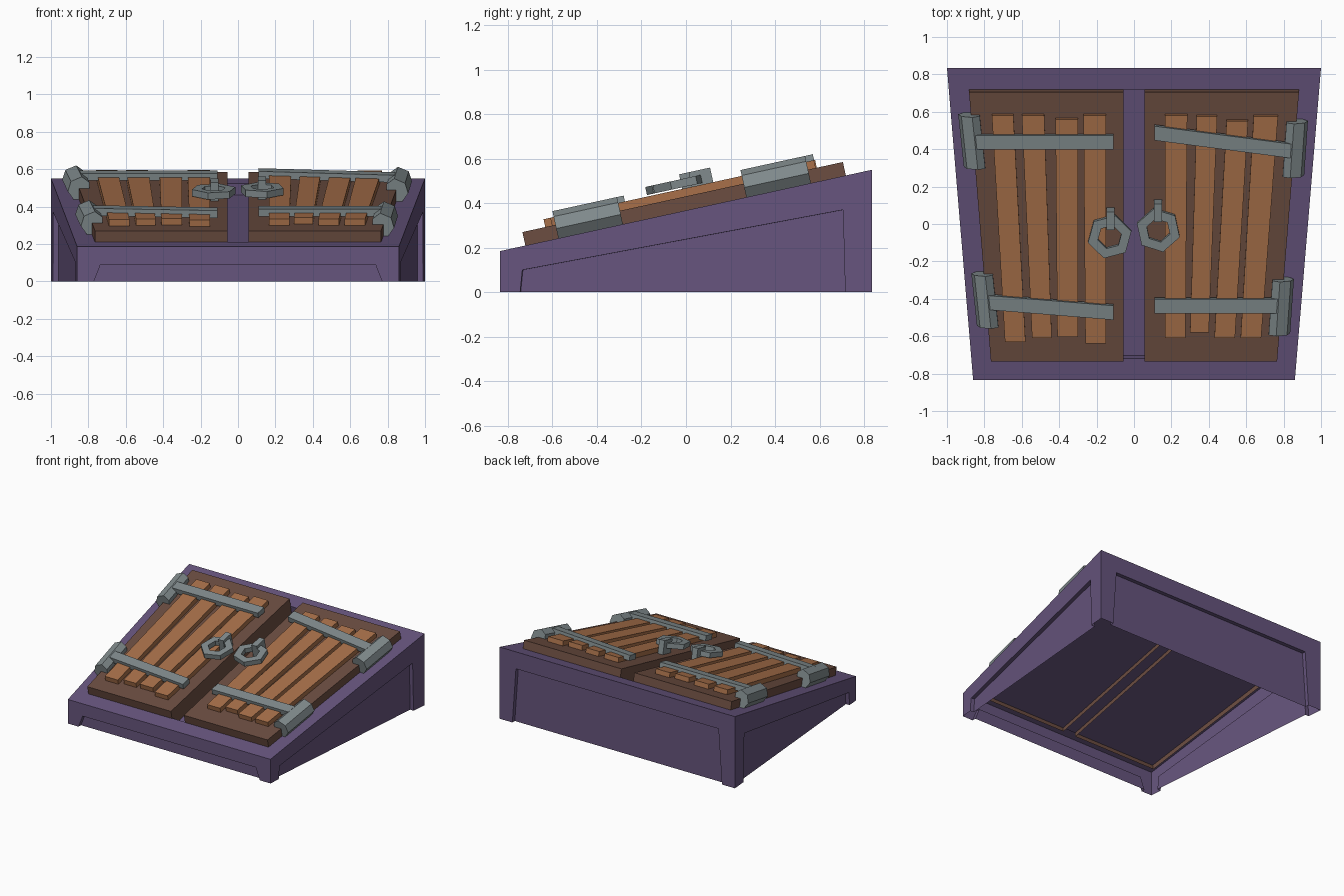
import bpy, bmesh, math
from mathutils import Vector

if "Cube" in bpy.data.objects:
    bpy.data.objects.remove(bpy.data.objects["Cube"])

ANGLE = math.atan(0.365 / 1.67)
C, S = math.cos(ANGLE), math.sin(ANGLE)
Z0 = 0.3675  # rim height at the centre


def mat(name, rgb):
    m = bpy.data.materials.new(name)
    m.diffuse_color = (*rgb, 1)
    m.use_nodes = True
    m.node_tree.nodes["Principled BSDF"].inputs["Base Color"].default_value = m.diffuse_color
    return m


PURPLE = mat("purple_stone", (0.133, 0.089, 0.205))
BROWN = mat("dark_wood", (0.148, 0.074, 0.052))
ORANGE = mat("plank_wood", (0.39, 0.162, 0.068))
GREY = mat("grey_metal", (0.22, 0.26, 0.268))


def make(name, verts, faces, material, fix_normals=True):
    me = bpy.data.meshes.new(name)
    me.from_pydata(verts, [], faces)
    bm = bmesh.new()
    bm.from_mesh(me)
    bmesh.ops.remove_doubles(bm, verts=bm.verts, dist=1e-5)
    if fix_normals:
        bmesh.ops.recalc_face_normals(bm, faces=bm.faces)
    bm.to_mesh(me)
    bm.free()
    me.materials.append(material)
    ob = bpy.data.objects.new(name, me)
    bpy.context.collection.objects.link(ob)
    return ob


def slope(x, v, w):
    """Point on the tilted lid: v runs up the slope, w rises from it."""
    return (x, v * C - w * S, Z0 + v * S + w * C)


def up_slope(y, w):
    return (y + w * S) / C


def slab(name, pts, w0, w1, material, bottom=True):
    """Prism standing on the slope; pts are plan positions of its top face."""
    n = len(pts)
    vs = [(x, up_slope(y, w1)) for x, y in pts]
    verts = [slope(x, v, w) for w in (w0, w1) for x, v in vs]
    faces = [(i, (i + 1) % n, n + (i + 1) % n, n + i) for i in range(n)]
    faces.append(tuple(range(n, 2 * n)))
    if bottom:
        faces.append(tuple(reversed(range(n))))
    return make(name, verts, faces, material)


# Base: four walls with recessed panels, sloping rim, sunken floor
verts, faces = [], []


def face(*pts):
    faces.append(tuple(range(len(verts), len(verts) + len(pts))))
    verts.extend(tuple(p) for p in pts)


def wall(a, b, za, zb, foot_a, foot_b, pa, pb, depth=0.03):
    """Wall a-b; foot = panel insets at the floor, p = (inset, height) on top."""
    a, b = Vector((*a, 0)), Vector((*b, 0))
    d = (b - a).normalized()
    up = Vector((0, 0, 1))
    inward = Vector((-d.y, d.x, 0)) * depth
    edge = [a + d * foot_a, a + d * pa[0] + up * pa[1],
            b - d * pb[0] + up * pb[1], b - d * foot_b]
    ta, tb = a + up * za, b + up * zb
    face(a, edge[0], edge[1], ta)
    face(ta, edge[1], edge[2], tb)
    face(edge[3], b, tb, edge[2])
    for p, q in zip(edge, edge[1:]):
        face(q, p, p + inward, q + inward)
    face(*[p + inward for p in reversed(edge)])


FL, FR, BR, BL = (-0.86, -0.835), (0.86, -0.835), (1, 0.835), (-1, 0.835)
LOW, HIGH = 0.185, 0.55
wall(FL, FR, LOW, LOW, 0.09, 0.09, (0.125, 0.09), (0.125, 0.09))
wall(FR, BR, LOW, HIGH, 0.09, 0.12, (0.10, 0.10), (0.13, 0.37))
wall(BR, BL, HIGH, HIGH, 0.11, 0.11, (0.14, 0.42), (0.14, 0.42))
wall(BL, FL, HIGH, LOW, 0.12, 0.09, (0.13, 0.37), (0.10, 0.10))
rim = [(*FL, LOW), (*FR, LOW), (*BR, HIGH), (*BL, HIGH)]
hole = [(-0.76, -0.735), (0.76, -0.735), (0.875, 0.732), (-0.875, 0.732)]
top = [slope(x, v, 0) for x, v in hole]
low = [slope(x, v, -0.065) for x, v in hole]
for i in range(4):
    j = (i + 1) % 4
    face(rim[i], rim[j], top[j], top[i])
    face(top[i], top[j], low[j], low[i])
face(*low)
make("base", verts, faces, PURPLE, fix_normals=False)

# Doors: open-bottomed shells sitting through the sunken floor
for side, s in (("left", -1), ("right", 1)):
    slab(f"{side}_door", [(s * 0.055, -0.735), (s * 0.765, -0.735),
                          (s * 0.882, 0.705), (s * 0.055, 0.705)],
         -0.095, 0.062, BROWN, bottom=False)

# Planks: back x range, back y, front x range, front y
PLANKS = [
    (-0.76, -0.645, 0.58, -0.69, -0.58, -0.63),
    (-0.60, -0.48, 0.58, -0.545, -0.44, -0.61),
    (-0.42, -0.30, 0.56, -0.41, -0.30, -0.605),
    (-0.27, -0.15, 0.58, -0.26, -0.15, -0.64),
    (0.165, 0.285, 0.58, 0.165, 0.275, -0.61),
    (0.335, 0.445, 0.575, 0.30, 0.40, -0.58),
    (0.495, 0.61, 0.55, 0.43, 0.54, -0.61),
    (0.64, 0.77, 0.575, 0.57, 0.68, -0.61),
]
for i, (a, b, yb, c, d, yf) in enumerate(PLANKS):
    slab(f"plank_{i + 1}", [(c, yf), (d, yf), (b, yb), (a, yb)], 0.05, 0.098, ORANGE)

# Straps: flat bars across the planks
for name, x0, y0, x1, y1 in (
        ("back_left", -0.86, 0.435, -0.11, 0.435), ("back_right", 0.11, 0.485, 0.85, 0.388),
        ("front_left", -0.79, -0.42, -0.11, -0.475), ("front_right", 0.11, -0.44, 0.78, -0.44)):
    h = 0.038
    slab(f"{name}_strap", [(x0, y0 - h), (x1, y1 - h), (x1, y1 + h), (x0, y0 + h)],
         0.08, 0.12, GREY)

# Hinges: faceted blocks running along the outer door edges
SECTION = [(-0.055, 0.0), (-0.055, 0.095), (-0.015, 0.125),
           (0.043, 0.1), (0.06, 0.045), (0.025, -0.005)]
for name, s, x0, y0, x1, y1 in (
        ("back_left", -1, 0.88, 0.575, 0.85, 0.295), ("back_right", 1, 0.87, 0.54, 0.85, 0.25),
        ("front_left", -1, 0.81, -0.275, 0.78, -0.555), ("front_right", 1, 0.795, -0.305, 0.775, -0.595)):
    pts = [slope(s * (x + u), up_slope(y, 0.1), w)
           for x, y in ((x0, y0), (x1, y1)) for u, w in SECTION]
    n = len(SECTION)
    fs = [(i, (i + 1) % n, n + (i + 1) % n, n + i) for i in range(n)]
    fs += [tuple(range(n)), tuple(range(n, 2 * n))]
    make(f"{name}_hinge", pts, fs, GREY)

# Ring pulls: six-sided rings with a small mounting block
for side, cx, cy, turn, mx, my in (("left", -0.13, -0.07, 15, -0.125, 0.017),
                                   ("right", 0.13, -0.035, 42, 0.128, 0.06)):
    pts = []
    for r, w in ((0.12, 0.105), (0.12, 0.142), (0.065, 0.142), (0.065, 0.105)):
        for k in range(6):
            t = math.radians(turn + 60 * k)
            pts.append(slope(cx + r * math.cos(t), up_slope(cy, 0.142) + r * math.sin(t), w))
    fs = [(6 * a + k, 6 * a + (k + 1) % 6, 6 * ((a + 1) % 4) + (k + 1) % 6, 6 * ((a + 1) % 4) + k)
          for a in range(4) for k in range(6)]
    make(f"{side}_ring_pull", pts, fs, GREY)
    slab(f"{side}_ring_mount", [(mx - 0.022, my - 0.048), (mx + 0.022, my - 0.048),
                                (mx + 0.022, my + 0.048), (mx - 0.022, my + 0.048)],
         0.055, 0.165, GREY)
